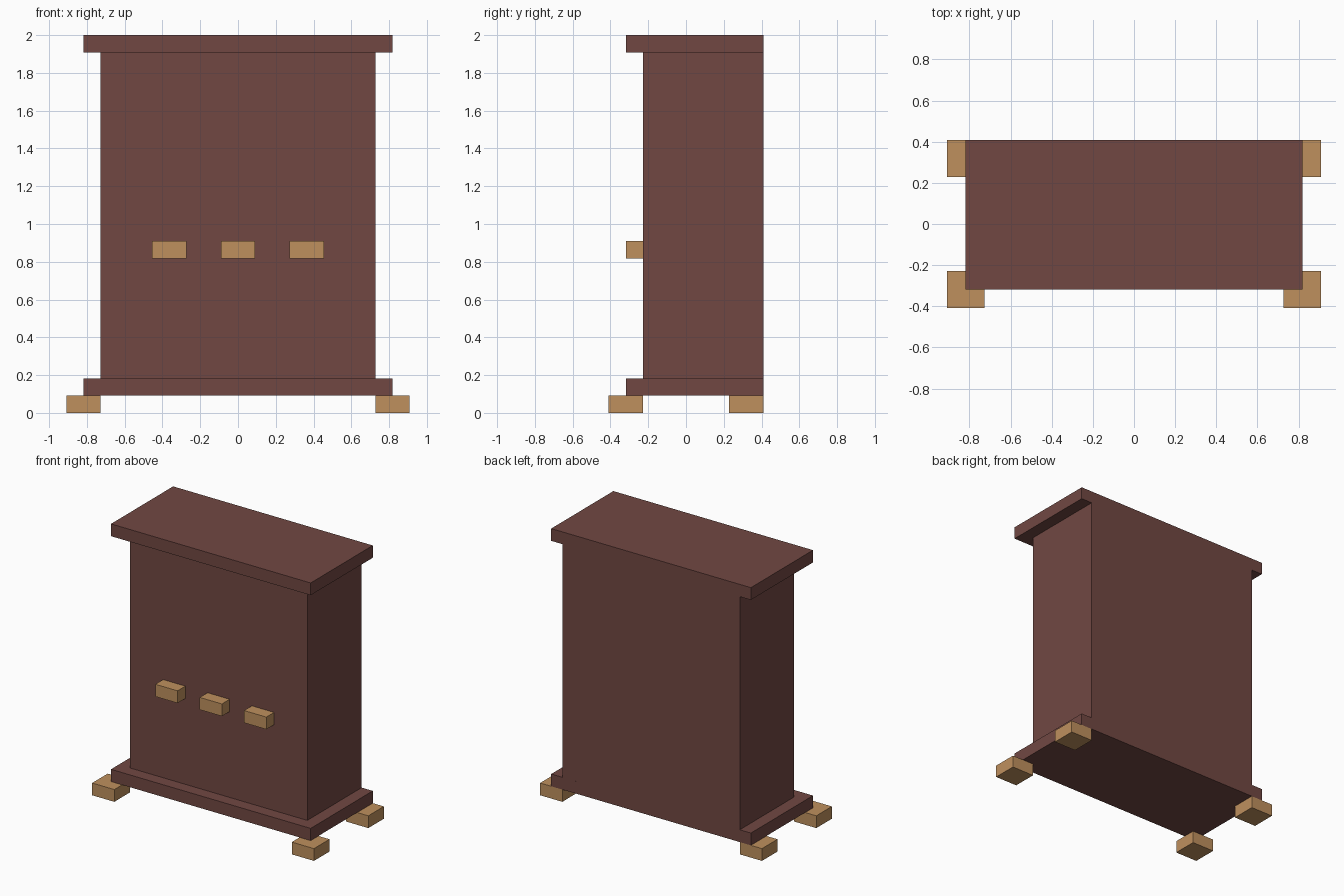
import bpy
import bmesh
from mathutils import Vector

if "Cube" in bpy.data.objects:
    bpy.data.objects.remove(bpy.data.objects["Cube"])

U = 1 / 11  # the model sits on a regular grid of this size


def material(name, rgb):
    m = bpy.data.materials.new(name)
    m.diffuse_color = (*rgb, 1)
    m.use_nodes = True
    m.node_tree.nodes["Principled BSDF"].inputs["Base Color"].default_value = m.diffuse_color
    return m


dark_wood = material("dark_wood", (0.165, 0.064, 0.055))
light_wood = material("light_wood", (0.52, 0.28, 0.111))


def box(name, lo, hi, mat):
    """Box between two corners given in grid units."""
    lo, hi = Vector(lo) * U, Vector(hi) * U
    bm = bmesh.new()
    bmesh.ops.create_cube(bm, size=1)
    bmesh.ops.scale(bm, vec=hi - lo, verts=bm.verts)
    bmesh.ops.translate(bm, vec=(lo + hi) / 2, verts=bm.verts)
    mesh = bpy.data.meshes.new(name)
    bm.to_mesh(mesh)
    bm.free()
    mesh.materials.append(mat)
    obj = bpy.data.objects.new(name, mesh)
    bpy.context.collection.objects.link(obj)
    return obj


# Cabinet: overhanging base and top, flush at the back
box("base", (-9, -3.5, 1), (9, 4.5, 2), dark_wood)
box("body", (-8, -2.5, 2), (8, 4.5, 21), dark_wood)
box("top", (-9, -3.5, 21), (9, 4.5, 22), dark_wood)

# Handles in a row on the front
for side, x in (("left", -4), ("middle", 0), ("right", 4)):
    box(f"{side}_handle", (x - 1, -3.5, 9), (x + 1, -2.5, 10), light_wood)

# Four feet at the corners
for side, x in (("left", -9), ("right", 9)):
    for end, y in (("front", -3.5), ("back", 3.5)):
        box(f"{end}_{side}_foot", (x - 1, y - 1, 0), (x + 1, y + 1, 1), light_wood)
